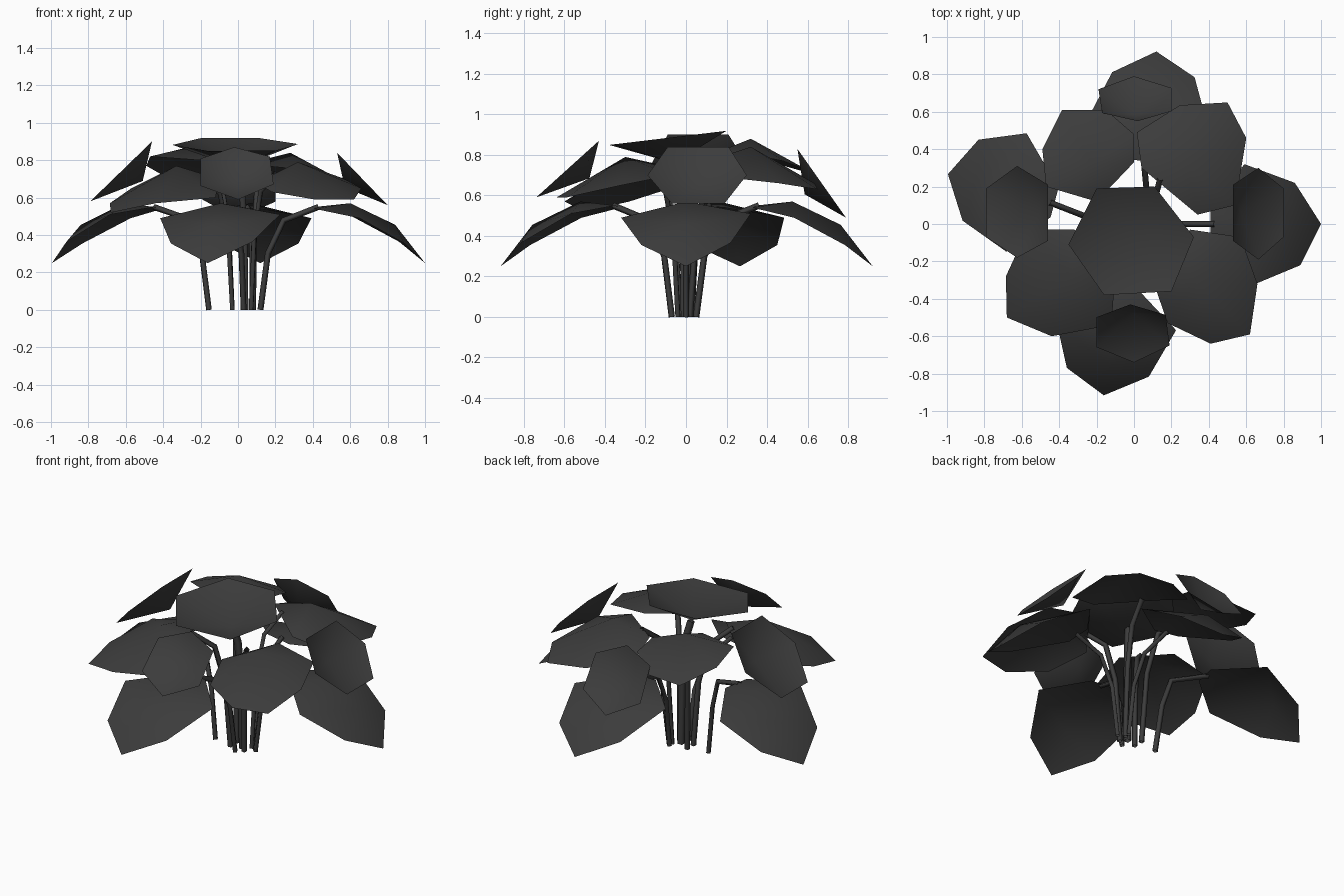
import bpy
from math import cos, sin, radians

if "Cube" in bpy.data.objects:
    bpy.data.objects.remove(bpy.data.objects["Cube"])

leaf_mat = bpy.data.materials.new("dark_leaf")
leaf_mat.diffuse_color = (0.045, 0.045, 0.045, 1)
leaf_mat.use_nodes = True
leaf_mat.node_tree.nodes["Principled BSDF"].inputs["Base Color"].default_value = leaf_mat.diffuse_color


def add_mesh(name, verts, faces):
    me = bpy.data.meshes.new(name)
    me.from_pydata(verts, [], faces)
    me.materials.append(leaf_mat)
    for p in me.polygons:
        p.use_smooth = True
    ob = bpy.data.objects.new(name, me)
    bpy.context.collection.objects.link(ob)
    return ob


def turn(u, v, deg):
    a = radians(deg)
    return u * cos(a) - v * sin(a), u * sin(a) + v * cos(a)


# Lower drooping leaves: one pointed shape turned around the plant
LOWER = [(.41, -.08, .54), (.65, -.32, .49), (.89, -.22, .355), (1, 0, .25),
         (.86, .22, .365), (.59, .32, .51), (.41, .08, .55),
         (.60, 0, .57), (.84, 0, .455)]
LOWER_FACES = [(7, 6, 0), (7, 0, 1), (7, 1, 8), (7, 8, 5), (7, 5, 6),
               (8, 1, 2), (8, 2, 3), (8, 3, 4), (8, 4, 5)]
for side, deg, shift in (("right", 0, 0), ("back", 82.6, -.07),
                         ("left", 165, .03), ("front", 260, -.07)):
    pts = [(*turn(u + shift, v, deg), z) for u, v, z in LOWER]
    add_mesh("lower_leaf_" + side, pts, LOWER_FACES)


# Leaf made of an outline fanned to a raised or sunken centre
def fan_leaf(name, centre, rim):
    n = len(rim)
    add_mesh(name, rim + [centre], [(n, i, (i + 1) % n) for i in range(n)])


# Middle domed leaves
fan_leaf("middle_leaf_front_left", (-.33, -.28, .77),
         [(-.68, -.5, .52), (-.44, -.6, .57), (-.12, -.54, .60), (-.1, -.25, .70),
          (-.32, -.03, .71), (-.57, -.03, .65), (-.685, -.28, .57)])
fan_leaf("middle_leaf_front_right", (.32, -.3, .79),
         [(.1, -.3, .68), (.18, -.53, .63), (.41, -.64, .59), (.62, -.59, .59),
          (.66, -.32, .65), (.57, -.07, .70), (.3, -.03, .73)])
fan_leaf("middle_leaf_back_right", (.28, .32, .84),
         [(.04, .30, .78), (.34, .05, .75), (.54, .1, .70), (.6, .46, .66),
          (.5, .65, .63), (.245, .635, .66), (.015, .49, .71)])
fan_leaf("middle_leaf_back_left", (-.22, .32, .88),
         [(-.47, .2, .82), (-.2, .12, .80), (0, .33, .80), (0, .48, .77),
          (-.15, .61, .72), (-.385, .61, .71), (-.49, .4, .77)])

# Top leaf, dished towards its stem
top = [(-.35, -.11), (-.16, -.38), (.2, -.36), (.32, -.07), (.11, .2), (-.2, .19)]
fan_leaf("top_leaf", (0, -.06, .76), [(x, y, .895 + .12 * y) for x, y in top])

# Small tilted dished leaves: (u from inner to outer 0..1, v sideways)
HEX = [(.22, -.2), (.74, -.2), (1, 0), (.71, .19), (.18, .17), (0, -.02)]
WIDE = [(0, -.15), (.5, -.25), (1, -.13), (1, .13), (.5, .24), (0, .15)]
for side, deg, shape, u0, du, off, z0, dz in (
        ("right", 0, WIDE, .53, .27, .06, .84, .28),
        ("back", 90, HEX, .55, .24, 0, .83, .34),
        ("left", 180, WIDE, .46, .33, -.06, .90, .32),
        ("front", 270, HEX, .43, .31, 0, .87, .28)):
    rim = [(*turn(u0 + du * u, off + v, deg), z0 - dz * u) for u, v in shape]
    fan_leaf("small_leaf_" + side,
             (*turn(u0 + .15 * du, off, deg), z0 - .66 * dz), rim)


# Thin stems, rising then bending out to each leaf
def stem(name, base, tip, bend, r=.016):
    cu = bpy.data.curves.new(name, 'CURVE')
    cu.dimensions = '3D'
    cu.bevel_depth = r
    cu.bevel_resolution = 0
    cu.materials.append(leaf_mat)
    bx, by = base
    tx, ty, tz = tip
    pts = [(bx, by, 0)]
    for t, h in ((.13, .55), (.3 + bend, .87), (1, 1)):
        pts.append((bx + (tx - bx) * t, by + (ty - by) * t, tz * h))
    sp = cu.splines.new('POLY')
    sp.points.add(len(pts) - 1)
    for p, co in zip(sp.points, pts):
        p.co = (*co, 1)
    ob = bpy.data.objects.new(name, cu)
    bpy.context.collection.objects.link(ob)


stem("stem_right", (.12, .0), (.43, 0, .55), .1)
stem("stem_left", (-.155, .0), (-.45, .115, .55), .0)
stem("stem_back", (.08, .05), (.05, .36, .55), .1)
stem("stem_front", (.03, -.07), (-.06, -.36, .55), .1)
stem("stem_front_left", (-.03, -.03), (-.2, -.18, .72), .1)
stem("stem_front_right", (.07, -.04), (.2, -.2, .73), .1)
stem("stem_back_right", (.08, .02), (.14, .24, .78), .1)
stem("stem_back_left", (-.03, .03), (-.18, .21, .80), .1)
stem("stem_top", (.04, -.01), (0, -.05, .76), .2, .022)
